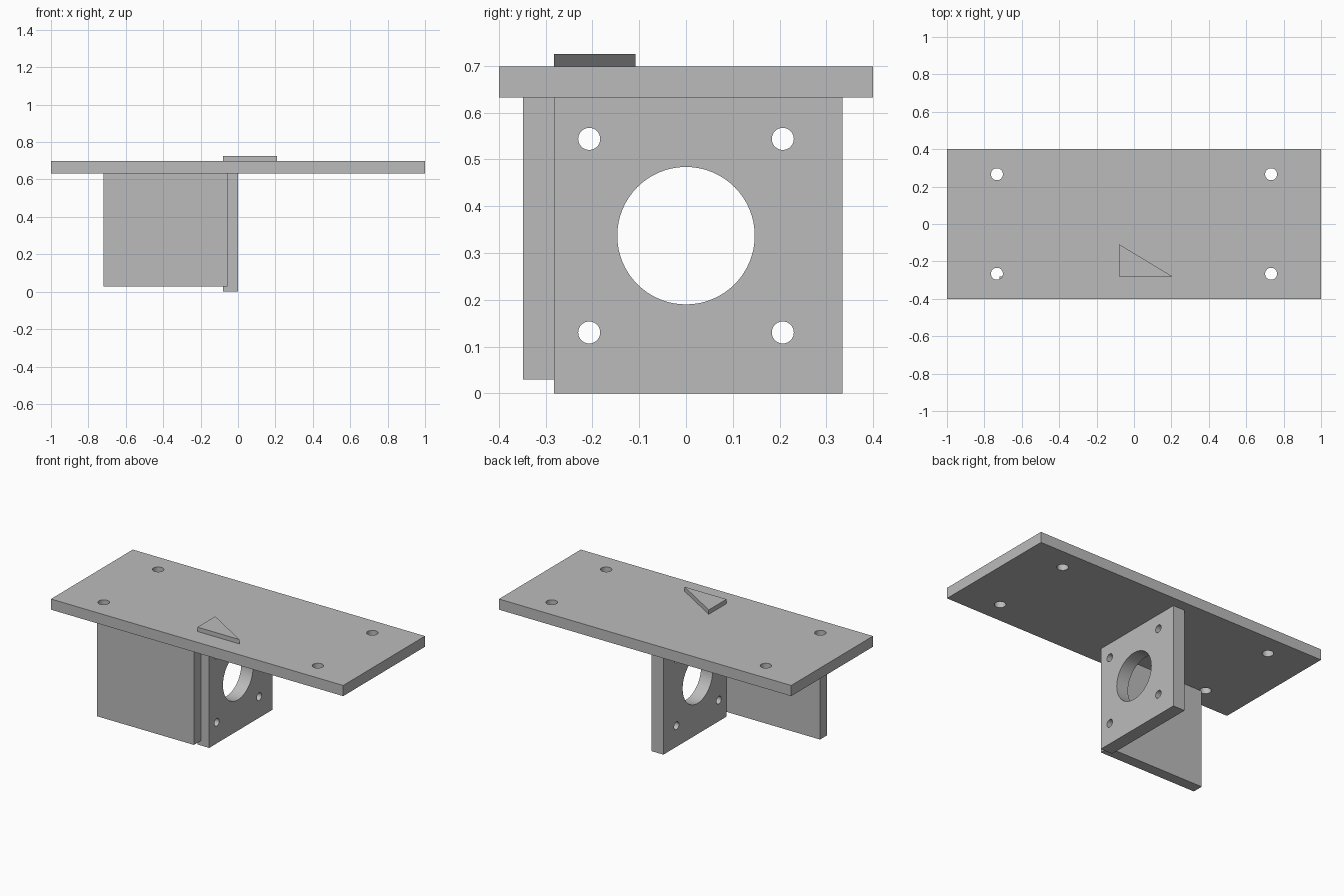
import bpy
from math import pi, radians
from mathutils import Vector

default_cube = bpy.data.objects.get("Cube")
if default_cube:
    bpy.data.objects.remove(default_cube, do_unlink=True)

# Single plain grey finish
grey = bpy.data.materials.new("plain_grey")
grey.use_nodes = True
color = (0.5, 0.5, 0.5, 1)
grey.diffuse_color = color
grey.node_tree.nodes["Principled BSDF"].inputs["Base Color"].default_value = color


def box(name, low, high):
    low, high = Vector(low), Vector(high)
    bpy.ops.mesh.primitive_cube_add(size=1, location=(low + high) / 2)
    part = bpy.context.object
    part.name = name
    part.scale = high - low
    bpy.ops.object.transform_apply(location=False, rotation=False, scale=True)
    part.data.materials.append(grey)
    return part


def drill(part, center, radius, rotation=(0, 0, 0)):
    """Cut a round hole right through the part."""
    bpy.ops.mesh.primitive_cylinder_add(vertices=64, radius=radius, depth=0.3,
                                        location=center, rotation=rotation)
    cutter = bpy.context.object
    cutter.hide_render = True
    cutter.data.materials.append(grey)
    cut = part.modifiers.new("hole", 'BOOLEAN')
    cut.operation = 'DIFFERENCE'
    cut.solver = 'EXACT'
    cut.object = cutter
    bpy.ops.object.select_all(action='DESELECT')
    part.select_set(True)
    bpy.context.view_layer.objects.active = part
    bpy.ops.object.modifier_apply(modifier=cut.name)
    bpy.data.objects.remove(cutter, do_unlink=True)


def smooth(part):
    bpy.ops.object.select_all(action='DESELECT')
    part.select_set(True)
    bpy.context.view_layer.objects.active = part
    bpy.ops.object.shade_smooth_by_angle(angle=radians(30))


under, top = 0.633, 0.699

# Horizontal plate with four corner holes
top_plate = box("top_plate", (-1, -0.4, under), (1, 0.4, top))
for x in (-0.733, 0.733):
    for y in (-0.266, 0.266):
        drill(top_plate, (x, y, under), 0.032)
smooth(top_plate)

# Upright mounting plate with a large bore and four bolt holes
mount_plate = box("mounting_plate", (-0.08, -0.282, 0), (0, 0.335, under))
sideways = (0, pi / 2, 0)
bore_z, spacing = 0.337, 0.207
drill(mount_plate, (-0.04, 0, bore_z), 0.147, sideways)
for y in (-spacing, spacing):
    for dz in (-spacing, spacing):
        drill(mount_plate, (-0.04, y, bore_z + dz), 0.0235, sideways)
smooth(mount_plate)

# Side web in front of the mounting plate
box("side_web", (-0.72, -0.349, 0.029), (-0.057, -0.282, under))

# Raised triangular marker on the top plate
outline = [(-0.08, -0.282), (0.208, -0.282), (-0.08, -0.108)]
verts = [(x, y, z) for z in (top, 0.726) for x, y in outline]
faces = [(2, 1, 0), (3, 4, 5)] + [(i, (i + 1) % 3, (i + 1) % 3 + 3, i + 3) for i in range(3)]
mesh = bpy.data.meshes.new("triangle_marker")
mesh.from_pydata(verts, [], faces)
mesh.materials.append(grey)
marker = bpy.data.objects.new("triangle_marker", mesh)
bpy.context.collection.objects.link(marker)
